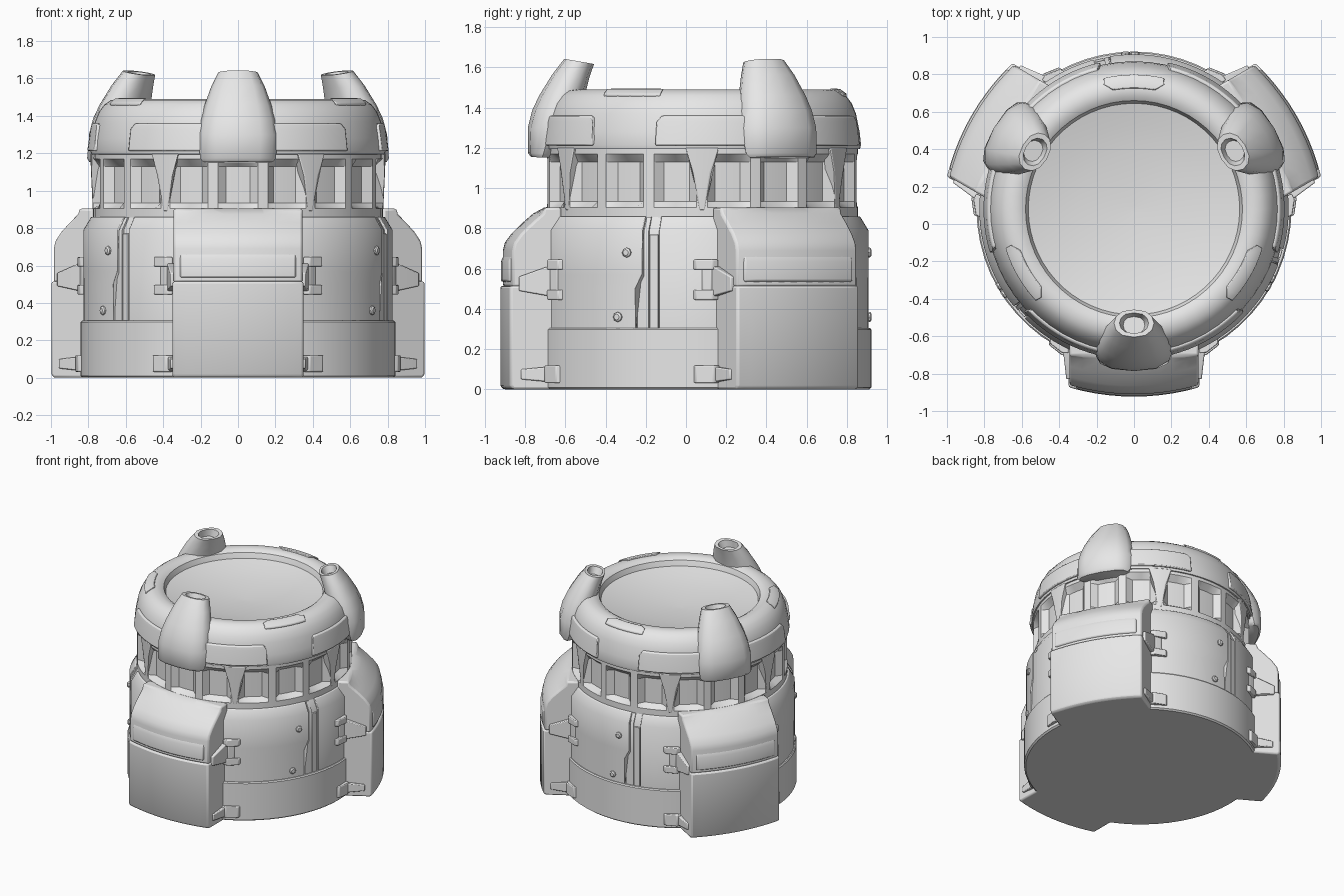
import bpy, bmesh, math
from math import sin, cos, radians, pi

CY = 0.08  # the round body sits slightly behind the centre
grey = bpy.data.materials.new("grey_metal")
grey.diffuse_color = (0.8, 0.8, 0.8, 1)


def polar(r, a, z):
    """Angle in degrees, counter-clockwise from the front."""
    return (r * sin(radians(a)), -r * cos(radians(a)), z)


def loft(name, rings, bevel=0.0, closed=False, caps=True, copies=1, sharp=35):
    """Skin closed rings of points; repeat around the axis."""
    bm = bmesh.new()
    rows = [[bm.verts.new(p) for p in ring] for ring in rings]
    n = len(rows[0])
    pairs = list(zip(rows, rows[1:])) + ([(rows[-1], rows[0])] if closed else [])
    for a, b in pairs:
        for i in range(n):
            j = (i + 1) % n
            bm.faces.new((a[i], a[j], b[j], b[i]))
    if caps and not closed:
        bm.faces.new(rows[0][::-1])
        bm.faces.new(rows[-1])
    bmesh.ops.remove_doubles(bm, verts=bm.verts, dist=1e-5)
    bmesh.ops.recalc_face_normals(bm, faces=bm.faces)
    me = bpy.data.meshes.new(name)
    bm.to_mesh(me)
    bm.free()
    me.materials.append(grey)
    me.polygons.foreach_set("use_smooth", [True] * len(me.polygons))
    me.set_sharp_from_angle(angle=radians(sharp))
    for k in range(copies):
        ob = bpy.data.objects.new(name, me)
        ob.location = (0, CY, 0)
        ob.rotation_euler.z = k * 2 * pi / copies
        bpy.context.collection.objects.link(ob)
        if bevel:
            m = ob.modifiers.new("soft_edges", 'BEVEL')
            m.width, m.segments, m.angle_limit = bevel, 2, radians(35)


def lathe(name, profile, n=60):
    loft(name, [[polar(r, 360 * i / n, z) for i in range(n)] for r, z in profile])


def plate(name, rows, depth, n=10, bevel=0.006, copies=3):
    """Curved plate; rows are (radius, height, start angle, end angle)."""
    prof = [(r - depth, z, a, b) for r, z, a, b in rows] + list(rows[::-1])
    loft(name, [[polar(r, a + (b - a) * i / n, z) for r, z, a, b in prof]
                for i in range(n + 1)], bevel, copies=copies)


def block(name, profile, half, bow=0.05, n=10, bevel=0.012):
    """Straight-sided block with a bowed front; profile is (depth, height)."""
    rings = []
    for i in range(n + 1):
        t = 2 * i / n - 1
        rings.append([(t * half, -d + (bow * (t * half / 0.35) ** 2 if d > 0.8 else 0), z)
                      for d, z in profile])
    loft(name, rings, bevel, copies=3)


# Base band and main wall
lathe("base", [(0.83, 0), (0.842, 0.01), (0.842, 0.297), (0.835, 0.305), (0.7, 0.305)])
lathe("wall", [(0.812, 0.29), (0.812, 0.79), (0.772, 0.862), (0.6, 0.862)])

# Wall plates with a jogged seam, a strip and bolts
plate("wall_plate_left", [(0.827, 0.3, 22, 66.5), (0.827, 0.5, 22, 66.5),
                          (0.827, 0.57, 22, 69), (0.827, 0.79, 22, 69),
                          (0.785, 0.86, 22, 69)], 0.04, 16, 0.004)
plate("wall_plate_right", [(0.827, 0.3, 75, 98), (0.827, 0.79, 75, 98),
                           (0.785, 0.86, 75, 98)], 0.04, 10, 0.004)
plate("seam_filler", [(0.823, 0.3, 67, 71.2), (0.823, 0.495, 67, 71.2),
                      (0.823, 0.565, 69.5, 71.2), (0.823, 0.79, 69.5, 71.2),
                      (0.783, 0.858, 69.5, 71.2)], 0.04, 2, 0)
plate("seam_strip", [(0.824, 0.3, 71.5, 74.6), (0.824, 0.77, 71.5, 74.6)], 0.04, 2, 0.003)
for a, z in ((63.2, 0.68), (59.7, 0.36)):
    rings = []
    for r, s in ((0.81, 0.024), (0.836, 0.024), (0.843, 0.015)):
        rings.append([polar(r, a + math.degrees(s * cos(t * pi / 4) / r), z + s * sin(t * pi / 4))
                      for t in range(8)])
    loft("bolt", rings, copies=3)

# Fluted neck with eighteen alcoves
rings = []
for z, d in ((0.85, 0), (0.905, 0), (0.935, 1), (1.13, 1), (1.17, 0), (1.21, 0)):
    rings.append([polar(0.775 - 0.045 * d * q, 20 * k + a, z) for k in range(18)
                  for a, q in ((-10, 0), (-8, 0), (-5, 1), (0, 1), (5, 1), (8, 0))])
loft("neck", rings, sharp=32)
plate("neck_rib", [(0.776, 0.89, 29, 31), (0.785, 1.08, 27, 33), (0.79, 1.2, 24, 36)],
      0.05, 4, 0.005, copies=6)

# Rounded collar and concave dish
lathe("collar", [(0.74, 1.19), (0.785, 1.195), (0.79, 1.215), (0.783, 1.28), (0.765, 1.37),
                 (0.745, 1.42), (0.715, 1.46), (0.68, 1.484), (0.64, 1.49), (0.605, 1.485),
                 (0.58, 1.47), (0.57, 1.445), (0.565, 1.43), (0.45, 1.403), (0.3, 1.38),
                 (0.15, 1.366), (0.02, 1.36)])
for s in (-1, 1):
    a, b = sorted((60 + s * 13, 60 + s * 50))
    plate("collar_plate", [(0.806, 1.212, a, b), (0.79, 1.33, a, b), (0.782, 1.36, a + 2, b - 2)],
          0.04, bevel=0.008)

# Pill-shaped pads on top of the collar
pad = [(0.645, 1.465, 10), (0.645, 1.497, 10), (0.685, 1.493, 14), (0.72, 1.468, 13),
       (0.712, 1.435, 13)]
loft("collar_pad", [[polar(r, 60 + w * (i / 4 - 1), z) for r, z, w in pad] for i in range(9)],
     0.006, copies=3)

# Three pods: lower box, rounded hood and raised panel
block("pod_lower", [(0.7, 0.0), (0.99, 0.0), (1.003, 0.02), (1.003, 0.515), (0.7, 0.515)], 0.35)
block("pod_hood", [(0.7, 0.51), (0.99, 0.51), (0.99, 0.69), (0.98, 0.73), (0.945, 0.777),
                   (0.89, 0.83), (0.84, 0.874), (0.785, 0.904), (0.7, 0.904)], 0.345)
block("pod_panel", [(0.93, 0.535), (1.0, 0.535), (1.0, 0.635), (0.985, 0.67), (0.93, 0.67)],
      0.31, bevel=0.01)

# Clamps on both sides of each pod
for s in (-1, 1):
    def box(name, sections, bevel=0.006):
        """Sections are (depth, inner x, outer x, low z, high z)."""
        loft(name, [[(s * x0, -d, z0), (s * x1, -d, z0), (s * x1, -d, z1), (s * x0, -d, z1)]
                    for d, x0, x1, z0, z1 in sections], bevel, copies=3)
    box("clamp_arm", [(0.91, 0.3, 0.362, 0.49, 0.56), (0.77, 0.3, 0.378, 0.465, 0.61),
                      (0.65, 0.3, 0.385, 0.465, 0.61)])
    for z in (0.445, 0.595):
        box("clamp_jaw", [(0.77, 0.35, 0.385, z, z + 0.05), (0.718, 0.35, 0.45, z, z + 0.05),
                          (0.65, 0.35, 0.45, z, z + 0.05)])
    box("clamp_flange", [(0.755, 0.35, 0.385, 0.45, 0.63), (0.72, 0.35, 0.415, 0.45, 0.63),
                         (0.65, 0.35, 0.415, 0.45, 0.63)])
    box("foot_arm", [(0.9, 0.3, 0.36, 0.05, 0.1), (0.77, 0.3, 0.375, 0.038, 0.112),
                     (0.68, 0.3, 0.38, 0.038, 0.112)])
    box("foot_flange", [(0.782, 0.35, 0.385, 0.032, 0.12), (0.727, 0.35, 0.455, 0.032, 0.12),
                        (0.65, 0.35, 0.455, 0.032, 0.12)])

# Three hollow horns leaning inwards
sections = [  # inner depth, outer depth, half width, inner z, outer z
    (0.74, 0.85, 0.185, 1.15, 1.155), (0.71, 0.866, 0.203, 1.17, 1.175),
    (0.64, 0.866, 0.21, 1.3, 1.3), (0.6, 0.845, 0.2, 1.38, 1.385),
    (0.585, 0.81, 0.18, 1.45, 1.46), (0.56, 0.745, 0.143, 1.55, 1.565),
    (0.537, 0.685, 0.107, 1.617, 1.643), (0.555, 0.665, 0.078, 1.62, 1.639),
    (0.575, 0.668, 0.058, 1.57, 1.585)]
rings = []
for d0, d1, w, z0, z1 in sections:
    ring = []
    for i in range(12):
        c, q = cos(i * pi / 6), sin(i * pi / 6)
        t = 0.5 + 0.5 * c
        x = w * math.copysign(abs(q) ** 0.8, q) if abs(q) > 1e-6 else 0
        ring.append((x, -(d0 + (d1 - d0) * t), z0 + (z1 - z0) * t))
    rings.append(ring)
loft("horn", rings, copies=3, sharp=40)
